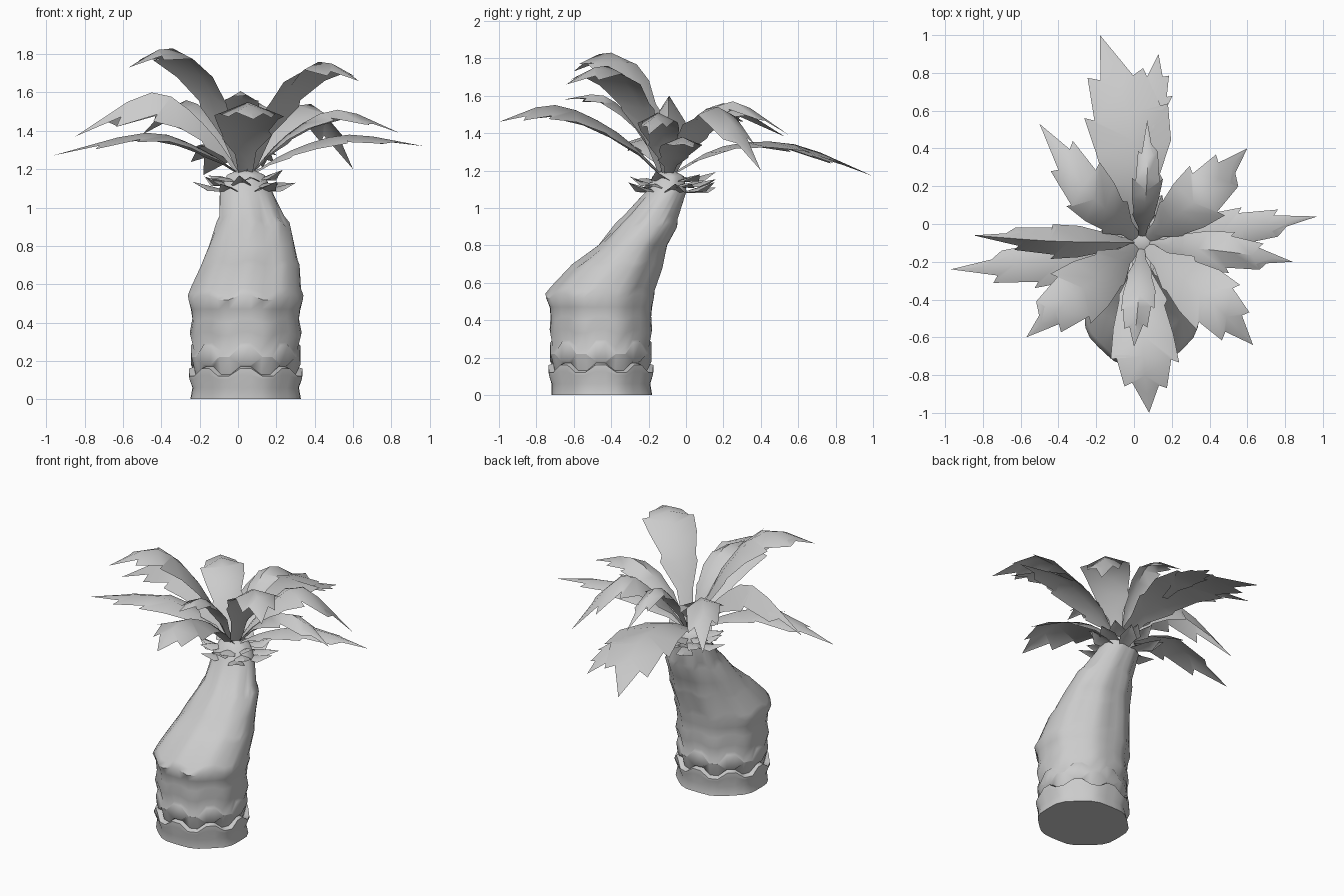
import bpy, math, random
from mathutils import Vector

if "Cube" in bpy.data.objects:
    bpy.data.objects.remove(bpy.data.objects["Cube"])

random.seed(4)


def make(name, verts, faces, angle=35):
    me = bpy.data.meshes.new(name)
    me.from_pydata([tuple(v) for v in verts], [], faces)
    me.update()
    ob = bpy.data.objects.new(name, me)
    bpy.context.collection.objects.link(ob)
    bpy.ops.object.select_all(action='DESELECT')
    ob.select_set(True)
    bpy.context.view_layer.objects.active = ob
    bpy.ops.object.shade_smooth_by_angle(angle=math.radians(angle))
    return ob


# Trunk: lofted eight-sided rings (z, centre x, centre y, rx, ry, notch height)
N, TEETH = 32, 8
RINGS = [
    (0.00, .04, -.45, .295, .275, 0), (0.06, .04, -.455, .284, .270, 0),
    (0.115, .04, -.455, .303, .287, .01), (0.14, .04, -.455, .303, .287, .02),
    (0.15, .04, -.455, .270, .255, .02), (0.20, .04, -.455, .292, .278, -.02),
    (0.25, .04, -.455, .292, .277, .03), (0.275, .04, -.455, .278, .266, .02),
    (0.34, .04, -.455, .298, .280, .01), (0.41, .04, -.455, .284, .275, .01),
    (0.47, .04, -.455, .292, .280, 0), (0.53, .04, -.46, .308, .298, .012),
    (0.565, .04, -.445, .295, .285, .012), (0.69, .065, -.365, .262, .248, .01),
    (0.715, .065, -.345, .252, .232, .01), (0.80, .072, -.285, .228, .188, 0),
    (0.91, .078, -.21, .195, .168, .012), (0.945, .072, -.19, .172, .148, .012),
    (1.09, .04, -.105, .138, .110, 0), (1.17, .04, -.095, .10, .085, 0),
    (1.20, .04, -.095, .03, .03, 0),
]
verts, faces = [], []
for z, cx, cy, rx, ry, amp in RINGS:
    for i in range(N):
        a = -math.pi / 2 + 2 * math.pi * (i - 0.5) / N
        half = math.pi / TEETH
        d = (a + math.pi / 2 + half) % (2 * half) - half
        k = (math.cos(half) / math.cos(d)) ** .7 * 1.035
        dz = amp if i % 4 < 2 else -amp
        verts.append((cx + rx * k * math.cos(a), cy + ry * k * math.sin(a), z + dz))
for r in range(len(RINGS) - 1):
    for i in range(N):
        j = (i + 1) % N
        faces.append((r * N + i, r * N + j, (r + 1) * N + j, (r + 1) * N + i))
faces.append(tuple(reversed(range(N))))
faces.append(tuple(range((len(RINGS) - 1) * N, len(RINGS) * N)))
make("trunk", verts, faces, 60)


def path_point(pts, t):
    """Catmull-Rom point along the control points."""
    p = [2 * pts[0] - pts[1]] + pts + [2 * pts[-1] - pts[-2]]
    n = len(pts) - 1
    i = min(int(t * n), n - 1)
    u = t * n - i
    a, b, c, d = p[i:i + 4]
    return 0.5 * (2 * b + (c - a) * u + (2 * a - 5 * b + 4 * c - d) * u * u
                  + (3 * b - a - 3 * c + d) * u ** 3)


# Serrated half outline: (position along the leaf, half width)
TOOTHED = [(0, .2), (.18, .34), (.34, .8), (.37, .72), (.52, .98), (.68, 1.08),
           (.66, .86), (.84, .7), (.82, .42), (1, 0)]


def leaf(name, pts, width, droop=.35):
    pts = [Vector(p) for p in pts]
    flat = pts[-1] - pts[0]
    side = Vector((-flat.y, flat.x, 0)).normalized()
    up = Vector((0, 0, 1))
    verts, faces = [], []
    n = len(TOOTHED)
    for k in range(n):
        verts.append(path_point(pts, k / (n - 1)))
    for sgn in (-1, 1):
        shift = random.uniform(-.05, .05)
        start = len(verts)
        for k, (t, w) in enumerate(TOOTHED):
            tt = t + shift * math.sin(math.pi * t)
            h = w * width * random.uniform(.94, 1.06)
            verts.append(path_point(pts, min(1, max(0, tt))) + side * sgn * h - up * droop * h)
        for k in range(n - 1):
            q = (k, start + k, start + k + 1, k + 1)
            faces.append(q if sgn < 0 else q[::-1])
    make(name, verts, faces, 50)


# Fronds: (name, peak, tip, half width, edge droop)
FRONDS = [
    ("front_left_frond", (-.34, -.40, 1.83), (-.57, -.60, 1.73), .15, .35),
    ("front_right_frond", (.42, -.42, 1.76), (.63, -.64, 1.66), .15, .35),
    ("left_upper_frond", (-.45, -.09, 1.60), (-.85, -.06, 1.37), .085, 1.6),
    ("left_lower_frond", (-.48, -.20, 1.39), (-.97, -.24, 1.27), .12, .3),
    ("right_upper_frond", (.52, -.15, 1.51), (.84, -.20, 1.39), .105, .5),
    ("right_lower_frond", (.58, -.02, 1.38), (.97, .04, 1.32), .10, .4),
    ("back_right_frond", (.38, .17, 1.54), (.60, .40, 1.20), .14, .4),
    ("back_left_frond", (-.27, .20, 1.56), (-.50, .53, 1.38), .13, .4),
    ("inner_back_frond", (.07, .25, 1.57), (.07, .55, 1.39), .075, .6),
    ("inner_front_frond", (.02, -.44, 1.60), (0, -.65, 1.58), .085, .5),
    ("front_frond", (.05, -.70, 1.55), (.08, -1.0, 1.46), .165, .4),
]
BASE = Vector((.04, -.10, 1.17))
for name, peak, tip, w, droop in FRONDS:
    d = Vector(peak) - BASE
    root = BASE + Vector((d.x, d.y, 0)).normalized() * .02
    mid = BASE + Vector((d.x * .45, d.y * .45, d.z * .62))
    leaf(name, [root, mid, peak, tip], w, droop)

# Broad back frond with a second point beside the tip
leaf("back_frond", [(.04, -.08, 1.18), (0, .20, 1.33), (-.03, .58, 1.34), (-.18, 1.0, 1.17)], .205, .15)
leaf("back_frond_point", [(.0, .3, 1.32), (.03, .5, 1.335), (.09, .68, 1.29), (.13, .9, 1.21)], .1, .1)

# Collar: short pointed bracts round the neck
verts, faces = [], []
COUNT = 18
for i in range(COUNT):
    a = 2 * math.pi * i / COUNT + random.uniform(-.1, .1)
    out = Vector((math.cos(a), math.sin(a), 0))
    tan = Vector((-out.y, out.x, 0))
    c = Vector((.04, -.08, 1.08 + .03 * (i % 3)))
    length = random.uniform(.19, .28)
    up = Vector((0, 0, random.uniform(.01, .06)))
    b = len(verts)
    verts += [c + out * .07 - tan * .03, c + out * .07 + tan * .03,
              c + out * length * .7 + tan * .055 + up * .3 - Vector((0, 0, .01)),
              c + out * length + up,
              c + out * length * .7 - tan * .055 + up * .3 - Vector((0, 0, .01)),
              c + out * length * .65 + up * .3 + Vector((0, 0, .015))]
    faces += [(b, b + 1, b + 5), (b + 1, b + 2, b + 5), (b + 2, b + 3, b + 5),
              (b + 3, b + 4, b + 5), (b + 4, b, b + 5)]
make("collar_bracts", verts, faces, 30)
